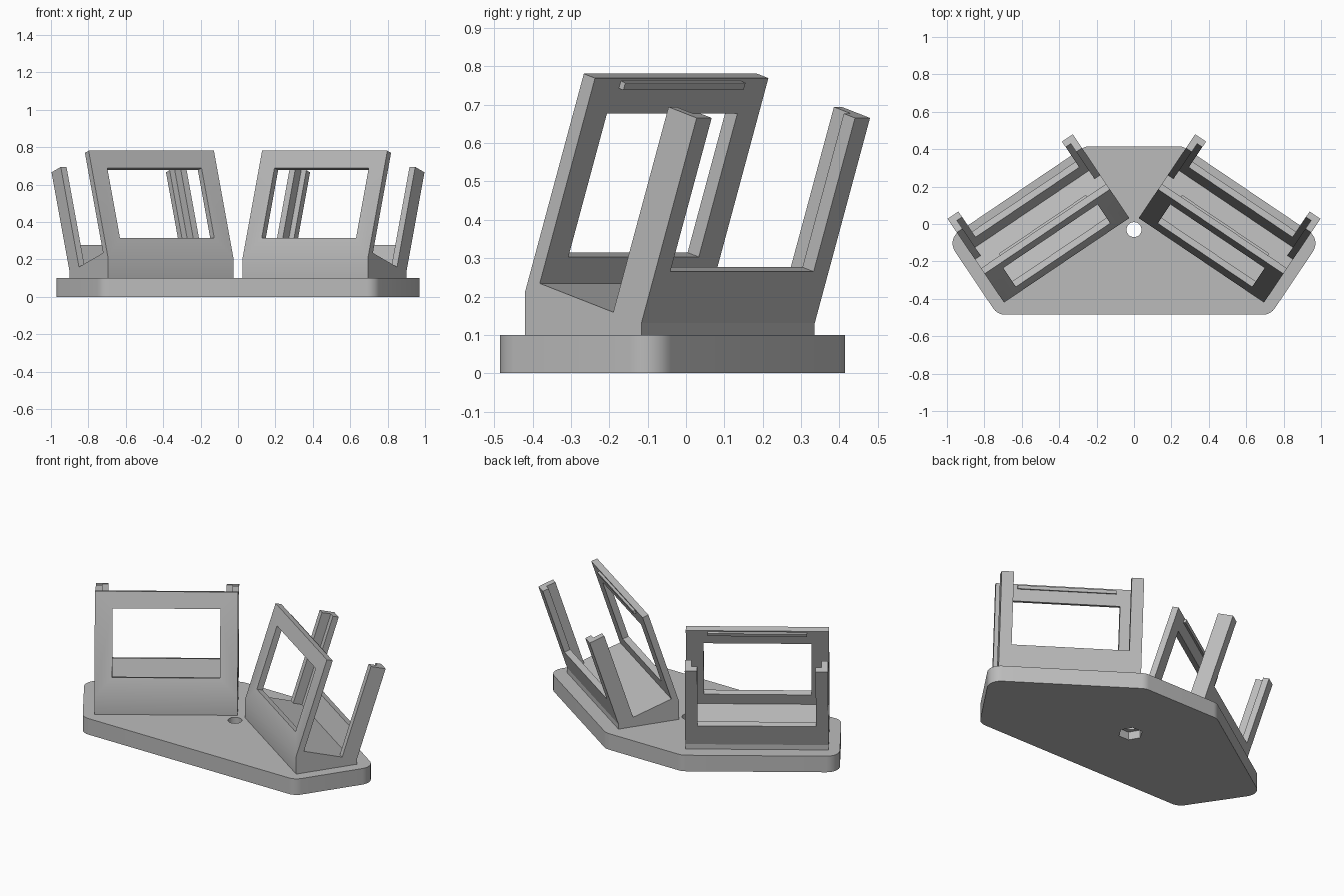
import bpy, bmesh, math
from mathutils import Vector

if "Cube" in bpy.data.objects:
    bpy.data.objects.remove(bpy.data.objects["Cube"], do_unlink=True)

grey = bpy.data.materials.new("light_grey")
grey.use_nodes = True
grey.diffuse_color = (0.5, 0.5, 0.5, 1)
grey.node_tree.nodes["Principled BSDF"].inputs["Base Color"].default_value = (0.5, 0.5, 0.5, 1)

TURN = math.radians(34)      # yaw of each holder
LEAN = math.radians(18)      # backward lean of plate and posts
ALONG = Vector((math.cos(TURN), -math.sin(TURN), 0))
BACK = Vector((math.sin(TURN), math.cos(TURN), 0))
CORNER = Vector((0.695, -0.42, 0))   # outer front foot of the holder
WIDTH, WALL, DEPTH, HEIGHT = 0.808, 0.037, 0.373, 0.6
FLOOR, BASE_TOP, BEND = 0.0375, 0.1, 0.21


def place(u, v, z):
    """Holder coordinates (along, back, up) to world."""
    return CORNER + ALONG * u + BACK * v + Vector((0, 0, z))


def lean(b, a):
    """Leaning coordinates (behind plate front, up the plate) to (back, up)."""
    return (a * math.sin(LEAN) + b * math.cos(LEAN),
            BEND + a * math.cos(LEAN) - b * math.sin(LEAN))


def prism(name, start, end):
    """Solid between two matching loops of points."""
    bm = bmesh.new()
    lower = [bm.verts.new(p) for p in start]
    upper = [bm.verts.new(p) for p in end]
    bm.faces.new(lower)
    bm.faces.new(upper)
    n = len(lower)
    for i in range(n):
        j = (i + 1) % n
        bm.faces.new((lower[i], lower[j], upper[j], upper[i]))
    bmesh.ops.recalc_face_normals(bm, faces=bm.faces)
    mesh = bpy.data.meshes.new(name)
    bm.to_mesh(mesh)
    bm.free()
    mesh.materials.append(grey)
    obj = bpy.data.objects.new(name, mesh)
    bpy.context.collection.objects.link(obj)
    return obj


def across(name, profile, u0, u1):
    """Extrude a (back, up) profile along the holder width."""
    return prism(name, [place(u0, *p) for p in profile],
                 [place(u1, *p) for p in profile])


def slab(name, u0, u1, b0, b1, a0, a1):
    """Box aligned with the leaning plate."""
    return across(name, [lean(b0, a0), lean(b1, a0), lean(b1, a1), lean(b0, a1)], u0, u1)


def upright(name, section, a0, a1):
    """Extrude a (along, behind) section up the lean."""
    return prism(name, [place(u, *lean(b, a0)) for u, b in section],
                 [place(u, *lean(b, a1)) for u, b in section])


def activate(obj):
    bpy.ops.object.select_all(action='DESELECT')
    obj.select_set(True)
    bpy.context.view_layer.objects.active = obj


def cut(obj, cutter):
    mod = obj.modifiers.new("cut", 'BOOLEAN')
    mod.operation, mod.solver, mod.object = 'DIFFERENCE', 'EXACT', cutter
    activate(obj)
    bpy.ops.object.modifier_apply(modifier=mod.name)
    bpy.data.objects.remove(cutter, do_unlink=True)


def finish(obj, mirrored=True):
    activate(obj)
    if mirrored:
        mod = obj.modifiers.new("other_side", 'MIRROR')
        mod.use_mirror_merge = False
        bpy.ops.object.modifier_apply(modifier=mod.name)
    bpy.ops.object.shade_smooth_by_angle(angle=math.radians(30))


def rounded(corners, r, steps=8):
    """Round every corner of a convex counter-clockwise outline."""
    out = []
    pts = [Vector(c) for c in corners]
    for i, p in enumerate(pts):
        d1 = (p - pts[i - 1]).normalized()
        d2 = (pts[(i + 1) % len(pts)] - p).normalized()
        turn = d1.angle(d2)
        centre = p + (d2 - d1).normalized() * r / math.cos(turn / 2)
        first = math.atan2(-d1.x, d1.y)
        for k in range(steps + 1):
            t = first + turn * k / steps
            out.append(centre + Vector((math.cos(t), math.sin(t))) * r)
    return out


def column(name, outline, z0, z1):
    return prism(name, [(x, y, z0) for x, y in outline], [(x, y, z1) for x, y in outline])


def ring(r, n):
    return [(r * math.cos(i * math.tau / n), -0.03 + r * math.sin(i * math.tau / n))
            for i in range(n)]


# Base plate with screw hole and nut pocket underneath
right = [(0.73, -0.485), (1.0, -0.083), (0.262, 0.415)]
outline = right + [(-x, y) for x, y in reversed(right)]
base = column("base_plate", rounded(outline, 0.077), 0, BASE_TOP)
cut(base, column("screw_hole_cutter", ring(0.04, 32), -0.1, 0.2))
cut(base, column("nut_pocket_cutter", ring(0.07, 6), -0.1, 0.05))
finish(base, mirrored=False)

# Holder body: foot, sloped floor and leaning front plate
foot_back = lean(DEPTH, FLOOR)
body = across("holder_body", [
    (0, BASE_TOP), (0, BEND), lean(0, HEIGHT), lean(WALL, HEIGHT),
    lean(WALL, FLOOR), foot_back, (foot_back[0], BASE_TOP)], -WIDTH, 0)
cut(body, slab("window_cutter", -WIDTH + 0.1, -0.1, -0.1, 0.1, 0.11, 0.503))
finish(body)

# Low rear lip between the posts
POST = 0.07
finish(slab("rear_lip", POST - WIDTH, -POST, DEPTH - WALL, DEPTH, FLOOR, 0.179))

# L-shaped rear posts
section = [(0, 0.28), (WALL, 0.28), (WALL, DEPTH - WALL),
           (POST, DEPTH - WALL), (POST, DEPTH), (0, DEPTH)]
finish(upright("outer_post", [(-u, b) for u, b in section], FLOOR, HEIGHT))
finish(upright("inner_post", [(u - WIDTH, b) for u, b in section], FLOOR, HEIGHT))

# Small catch ridge behind the top of the front plate
finish(slab("catch_ridge", -WIDTH / 2 - 0.28, -WIDTH / 2 + 0.28,
            WALL, WALL + 0.015, 0.572, 0.592))
